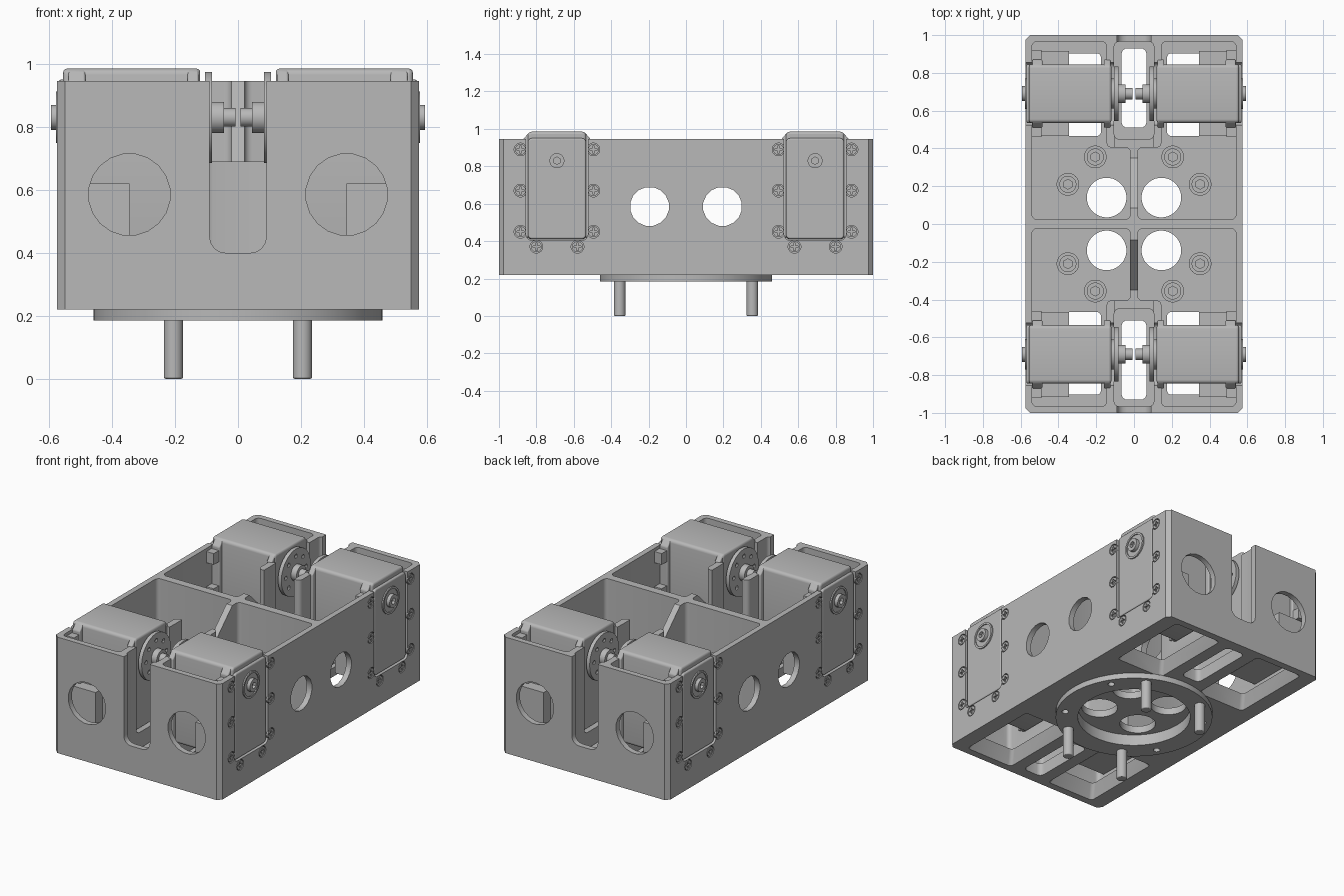
import bpy, bmesh, math
from mathutils import Vector

if "Cube" in bpy.data.objects:
    bpy.data.objects.remove(bpy.data.objects["Cube"])

grey = bpy.data.materials.new("plain_grey")
grey.use_nodes = True
grey.diffuse_color = (0.48, 0.48, 0.48, 1)
grey.node_tree.nodes["Principled BSDF"].inputs["Base Color"].default_value = (0.48, 0.48, 0.48, 1)

flip = [1, 1]          # current mirror signs in x and y
QUARTERS = [(x, y) for x in (1, -1) for y in (1, -1)]


def prism(name, pts, axis, lo, hi, r=0, taper=1):
    """Extrude a profile along an axis; round its corners by r, scale the far end by taper."""
    def place(u, v, w):
        p = {"x": (w, u, v), "y": (u, w, v), "z": (u, v, w)}[axis]
        return Vector((p[0] * flip[0], p[1] * flip[1], p[2]))
    mu = sum(p[0] for p in pts) / len(pts)
    mv = sum(p[1] for p in pts) / len(pts)
    bm = bmesh.new()
    a = [bm.verts.new(place(u, v, lo)) for u, v in pts]
    b = [bm.verts.new(place(mu + (u - mu) * taper, mv + (v - mv) * taper, hi)) for u, v in pts]
    bm.faces.new(a)
    bm.faces.new(b[::-1])
    n = len(pts)
    for i in range(n):
        j = (i + 1) % n
        bm.faces.new((a[i], b[i], b[j], a[j]))
    bmesh.ops.recalc_face_normals(bm, faces=bm.faces)
    if r:
        edges = [bm.edges.get((a[i], b[i])) for i in range(n)]
        bmesh.ops.bevel(bm, geom=edges, offset=r, segments=4, profile=0.5, affect='EDGES')
    me = bpy.data.meshes.new(name)
    bm.to_mesh(me)
    bm.free()
    me.materials.append(grey)
    ob = bpy.data.objects.new(name, me)
    bpy.context.collection.objects.link(ob)
    return ob


def rect(u0, u1, v0, v1):
    return [(u0, v0), (u1, v0), (u1, v1), (u0, v1)]


def cyl(name, axis, u, v, r, lo, hi, n=24, taper=1):
    pts = [(u + r * math.cos(2 * math.pi * (i + .5) / n),
            v + r * math.sin(2 * math.pi * (i + .5) / n)) for i in range(n)]
    return prism(name, pts, axis, lo, hi, taper=taper)


def cut(target, cutter):
    cutter.hide_render = True
    m = target.modifiers.new("cut", 'BOOLEAN')
    m.operation, m.solver, m.object = 'DIFFERENCE', 'EXACT', cutter
    bpy.context.view_layer.objects.active = target
    bpy.ops.object.modifier_apply(modifier=m.name)
    bpy.data.objects.remove(cutter)


def soften(ob, width):
    m = ob.modifiers.new("soft_edges", 'BEVEL')
    m.width, m.segments, m.limit_method = width, 3, 'ANGLE'


# Housing block with chamfered corners, and the base ring under it
W, L, C = 0.575, 1.0, 0.025
outline = [(W, -L + C), (W, L - C), (W - C, L), (C - W, L),
           (-W, L - C), (-W, C - L), (C - W, -L), (W - C, -L)]
housing = prism("housing", outline, "z", 0.22, 0.945)
ring = cyl("base_ring", "z", 0, 0, 0.46, 0.185, 0.221, 64)
for part in (housing, ring):
    cut(part, cyl("c", "z", 0, 0, 0.33, 0.1, 0.255, 64))

# Four deep pockets with side, floor and end openings
pocket = [(0.02, 0.025), (0.54, 0.025), (0.54, 0.965), (0.145, 0.965), (0.145, 0.405), (0.02, 0.405)]
for flip[:] in QUARTERS:
    cut(housing, prism("c", pocket, "z", 0.30, 1.2, r=0.025))
    cut(housing, cyl("c", "z", 0.145, 0.14, 0.105, 0.1, 0.5, 32))
    cut(housing, prism("c", rect(0.14, 0.48, 0.41, 0.96), "z", 0.21, 0.32, r=0.02, taper=0.75))
    cut(housing, cyl("c", "y", 0.345, 0.585, 0.13, 0.95, 1.1, 20))
    # openings in the walls that hold each servo
    cut(housing, prism("c", rect(0.525, 0.855, 0.405, 1.3), "x", 0.5, 0.7, r=0.03))
    cut(housing, prism("c", rect(0.525, 0.855, 0.4, 1.3), "x", 0.08, 0.16, r=0.03))
    cut(ring, cyl("c", "z", 0.35, 0.21, 0.02, 0.1, 0.215, 16))

# Wheel slots at both ends and the lowered, sloped middle rib
for flip[:] in ((1, 1), (1, -1)):
    cut(housing, prism("c", rect(-0.105, 0.105, 0.45, 0.965), "z", 0.30, 1.2, r=0.025))
    cut(housing, prism("c", rect(-0.066, 0.066, 0.51, 0.93), "z", 0.1, 0.4, r=0.03))
    cut(housing, prism("c", rect(-0.09, 0.09, 0.40, 1.3), "y", 0.9, 1.1, r=0.05))
    cut(housing, prism("c", [(0.08, 0.95), (0.35, 0.69), (0.5, 0.69), (0.5, 1.2), (0.08, 1.2)],
                       "x", -0.104, 0.104))
    cut(housing, cyl("c", "x", 0.195, 0.585, 0.105, -0.8, 0.8, 16))
flip[:] = 1, 1

SCREWS = [(s * 0.195, z) for s in (1, -1) for z in (0.89, 0.67, 0.45)] + [(0.11, 0.37), (-0.11, 0.37)]
Y = 0.69               # servo centre line
AX = 0.83              # servo shaft height


def cross_screw(dy, z):
    """Side screw with a cross recess, sitting in a shallow ring."""
    y = Y + dy
    cut(housing, cyl("c", "x", y, z, 0.034, 0.562, 0.6, 20))
    head = cyl("side_screw", "x", y, z, 0.029, 0.555, 0.574, 20)
    cut(head, prism("c", rect(y - 0.019, y + 0.019, z - 0.005, z + 0.005), "x", 0.564, 0.6))
    cut(head, prism("c", rect(y - 0.005, y + 0.005, z - 0.019, z + 0.019), "x", 0.564, 0.6))


for flip[:] in QUARTERS:
    # Servo case: main body, side plate and end flanges
    soften(prism("servo_body", rect(Y - 0.155, Y + 0.155, 0.41, 0.985), "x", 0.12, 0.555, r=0.02), 0.012)
    soften(prism("servo_side_plate", rect(Y - 0.155, Y + 0.155, 0.412, 0.95), "x", 0.5, 0.57, r=0.02), 0.008)
    prism("servo_lower_block", rect(0.345, 0.535, Y - 0.225, Y + 0.225), "z", 0.4, 0.62)
    flange = [(Y - 0.18, 0.42), (Y + 0.18, 0.42), (Y + 0.18, 0.945), (Y + 0.15, 0.98),
              (Y - 0.15, 0.98), (Y - 0.18, 0.945)]
    soften(prism("servo_inner_flange", flange, "x", 0.125, 0.16), 0.006)
    soften(prism("servo_outer_flange", flange, "x", 0.485, 0.539), 0.006)
    for s in (1, -1):
        for z in (0.89, 0.67, 0.45):
            y = Y + s * 0.195
            prism("servo_mount_lug", rect(y - 0.035, y + 0.035, z - 0.035, z + 0.035), "x", 0.49, 0.541)

    # Outer pivot: dished ring and protruding boss
    dish = cyl("pivot_ring", "x", Y, AX, 0.082, 0.56, 0.578, 32)
    cut(dish, cyl("c", "x", Y, AX, 0.07, 0.572, 0.6, 32))
    boss = cyl("pivot_boss", "x", Y, AX, 0.04, 0.56, 0.594, 24)
    cut(boss, cyl("c", "x", Y, AX, 0.02, 0.575, 0.6, 6))

    # Servo horn facing the wheel slot
    horn = cyl("servo_horn", "x", Y, AX, 0.145, 0.082, 0.105, 40)
    for k in range(8):
        a = k * math.pi / 4
        cut(horn, cyl("c", "x", Y + 0.1 * math.cos(a), AX + 0.1 * math.sin(a), 0.013, 0.05, 0.095, 10))
    cyl("horn_neck", "x", Y, AX, 0.08, 0.1, 0.125, 32)
    cyl("horn_hub", "x", Y, AX, 0.05, 0.045, 0.09, 28)
    cyl("horn_shaft", "x", Y, AX, 0.03, 0.008, 0.05, 20)

    for dy, z in SCREWS:
        cross_screw(dy, z)

    # Floor bolts with hex sockets; every second one reaches down as a pin
    for x, y in ((0.205, 0.355), (0.35, 0.21)):
        cyl("floor_washer", "z", x, y, 0.06, 0.295, 0.312, 28)
        bolt = cyl("floor_bolt", "z", x, y, 0.045, 0.3, 0.345, 24)
        cut(bolt, cyl("c", "z", x, y, 0.026, 0.325, 0.4, 6))
    soften(cyl("base_pin", "z", 0.205, 0.355, 0.031, 0, 0.3, 24), 0.005)

# Smooth the round surfaces and keep edges sharp
for ob in bpy.context.scene.objects:
    ob.select_set(ob.type == 'MESH')
bpy.context.view_layer.objects.active = housing
bpy.ops.object.shade_smooth_by_angle(angle=math.radians(30))
